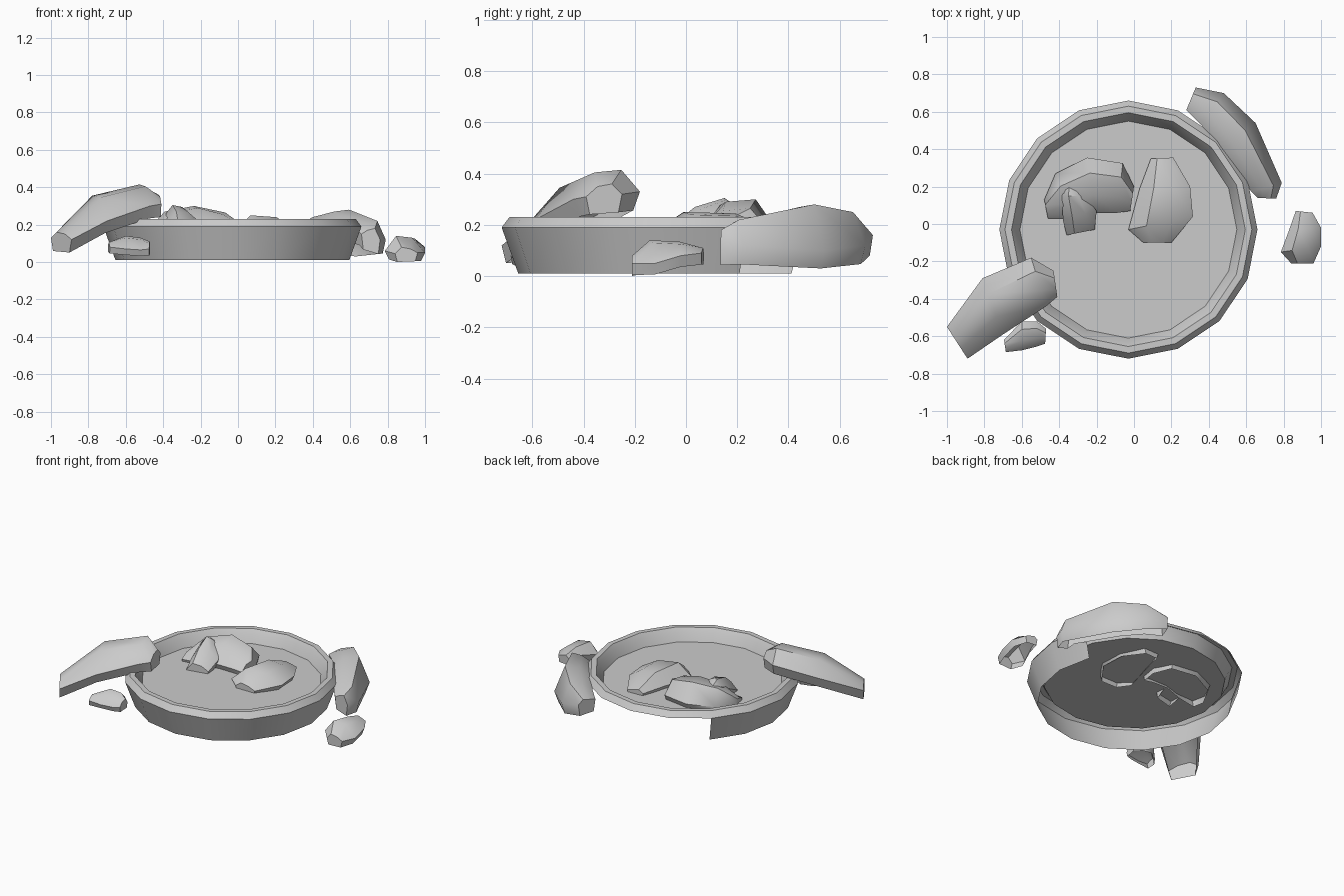
import bpy, bmesh, math
from mathutils import Vector


def finish(name, bm, angle):
    bmesh.ops.recalc_face_normals(bm, faces=bm.faces[:])
    mesh = bpy.data.meshes.new(name)
    bm.to_mesh(mesh)
    bm.free()
    ob = bpy.data.objects.new(name, mesh)
    bpy.context.collection.objects.link(ob)
    bpy.ops.object.select_all(action='DESELECT')
    ob.select_set(True)
    bpy.context.view_layer.objects.active = ob
    bpy.ops.object.shade_smooth_by_angle(angle=math.radians(angle))
    return ob


def stone(name, depth, sections):
    """Loft open-bottomed arches. Section: left xyz, right xyz, crest z."""
    bm = bmesh.new()
    rings = []
    for s in sections:
        a, b, top = Vector(s[:3]), Vector(s[3:6]), s[6]
        low = Vector((0, 0, depth))
        p = [a.lerp(b, 0.1) - low, a, a.lerp(b, 0.28), a.lerp(b, 0.68),
             b, b.lerp(a, 0.1) - low]
        p[2].z = top
        p[3].z = top - 0.01
        rings.append([bm.verts.new(v) for v in p])
    for r, q in zip(rings, rings[1:]):
        for i in range(5):
            bm.faces.new((r[i], r[i + 1], q[i + 1], q[i]))
    bm.faces.new(rings[0])
    bm.faces.new(rings[-1])
    return finish(name, bm, 42)


# Shallow 16-sided dish: open underneath, raised floor, lower wall missing at the back
SIDES = 16
profile = [(0.625, 0.01), (0.69, 0.19), (0.66, 0.23), (0.625, 0.23),
           (0.605, 0.20), (0.58, 0.145)]
bm = bmesh.new()
rings = []
for r, z in profile:
    rings.append([bm.verts.new((-0.03 + r * math.cos(math.tau * i / SIDES),
                                -0.03 + r * math.sin(math.tau * i / SIDES), z))
                  for i in range(SIDES)])
for k in range(len(rings) - 1):
    for i in range(SIDES):
        if k == 0 and 1 <= i <= 5:
            continue
        j = (i + 1) % SIDES
        bm.faces.new((rings[k][i], rings[k][j], rings[k + 1][j], rings[k + 1][i]))
bm.faces.new(rings[-1])
bmesh.ops.delete(bm, geom=[v for v in bm.verts if not v.link_faces], context='VERTS')
finish("dish", bm, 35)

# Long stone leaning on the front left rim
stone("leaning_stone", 0.07, [
    (-1.00, -0.55, 0.13, -0.89, -0.72, 0.12, 0.16),
    (-0.81, -0.29, 0.27, -0.70, -0.59, 0.22, 0.355),
    (-0.55, -0.18, 0.33, -0.47, -0.44, 0.30, 0.415),
    (-0.43, -0.25, 0.32, -0.41, -0.39, 0.31, 0.36)])

# Long stone against the back right of the dish
stone("back_stone", 0.08, [
    (0.33, 0.73, 0.16, 0.28, 0.61, 0.17, 0.19),
    (0.48, 0.70, 0.12, 0.36, 0.53, 0.19, 0.25),
    (0.65, 0.54, 0.10, 0.45, 0.40, 0.20, 0.28),
    (0.79, 0.22, 0.12, 0.63, 0.17, 0.18, 0.22),
    (0.76, 0.135, 0.12, 0.66, 0.14, 0.15, 0.18)])

# Small loose stones on the ground
stone("right_pebble", 0.045, [
    (0.865, 0.07, 0.09, 0.955, 0.06, 0.09, 0.11),
    (0.83, -0.03, 0.09, 1.00, -0.02, 0.08, 0.135),
    (0.785, -0.15, 0.06, 1.00, -0.12, 0.05, 0.14),
    (0.84, -0.21, 0.045, 0.96, -0.21, 0.05, 0.08)])
stone("front_pebble", 0.035, [
    (-0.695, -0.62, 0.09, -0.685, -0.685, 0.08, 0.105),
    (-0.60, -0.52, 0.10, -0.60, -0.675, 0.07, 0.14),
    (-0.52, -0.52, 0.09, -0.52, -0.655, 0.065, 0.13),
    (-0.47, -0.56, 0.08, -0.475, -0.64, 0.07, 0.11)])

# Stones resting in the dish, sunk through its floor
stone("dish_stone_right", 0.05, [
    (0.09, 0.35, 0.16, 0.21, 0.355, 0.16, 0.18),
    (0.03, 0.19, 0.17, 0.30, 0.20, 0.18, 0.245),
    (-0.03, -0.03, 0.16, 0.315, 0.04, 0.18, 0.25),
    (0.05, -0.10, 0.16, 0.20, -0.10, 0.16, 0.19)])
stone("dish_stone_left", 0.06, [
    (-0.48, 0.13, 0.16, -0.46, 0.03, 0.16, 0.18),
    (-0.42, 0.27, 0.17, -0.32, 0.03, 0.17, 0.27),
    (-0.25, 0.355, 0.18, -0.20, 0.06, 0.18, 0.30),
    (-0.06, 0.325, 0.18, -0.09, 0.06, 0.18, 0.265),
    (0.00, 0.20, 0.17, -0.02, 0.07, 0.17, 0.22)])
stone("dish_stone_top", 0.05, [
    (-0.37, 0.195, 0.26, -0.29, 0.20, 0.26, 0.275),
    (-0.385, 0.15, 0.26, -0.26, 0.15, 0.25, 0.305),
    (-0.38, 0.02, 0.19, -0.20, 0.07, 0.21, 0.27),
    (-0.36, -0.06, 0.15, -0.21, -0.03, 0.16, 0.20)])
